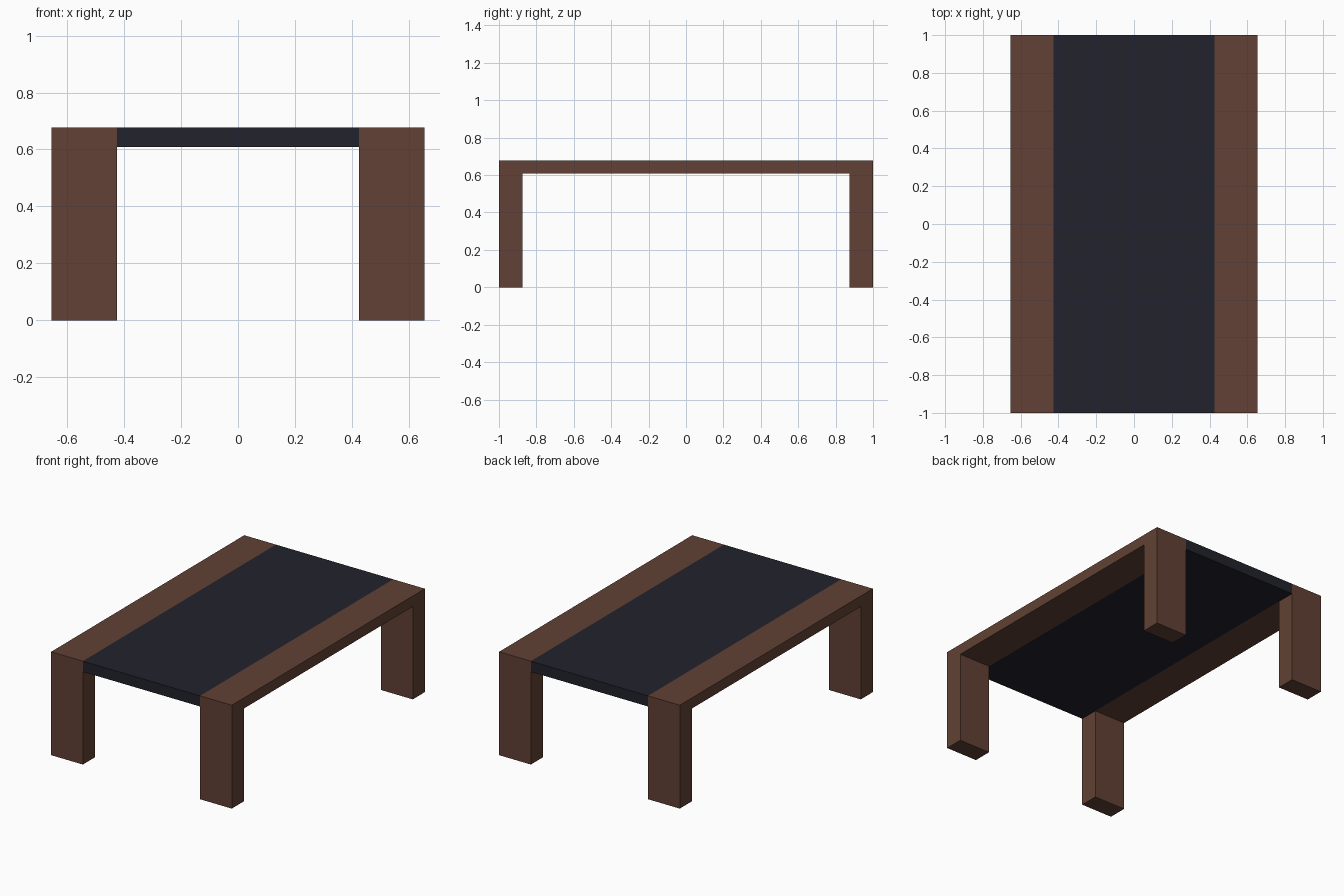
import bpy, bmesh

if "Cube" in bpy.data.objects:
    bpy.data.objects.remove(bpy.data.objects["Cube"])

HALF_X, INNER_X, HALF_Y = 0.655, 0.425, 1.0
TOP, UNDER, LEG = 0.678, 0.608, 0.125


def material(name, rgb):
    m = bpy.data.materials.new(name)
    m.diffuse_color = (*rgb, 1.0)
    m.use_nodes = True
    m.node_tree.nodes["Principled BSDF"].inputs["Base Color"].default_value = m.diffuse_color
    return m


def extrude_profile(name, profile, x0, x1, mat):
    """Extrude a (y, z) outline from x0 to x1."""
    bm = bmesh.new()
    face = bm.faces.new([bm.verts.new((x0, y, z)) for y, z in profile])
    out = bmesh.ops.extrude_face_region(bm, geom=[face])
    verts = [g for g in out["geom"] if isinstance(g, bmesh.types.BMVert)]
    bmesh.ops.translate(bm, verts=verts, vec=(x1 - x0, 0, 0))
    bmesh.ops.recalc_face_normals(bm, faces=bm.faces)
    mesh = bpy.data.meshes.new(name)
    bm.to_mesh(mesh)
    bm.free()
    mesh.materials.append(mat)
    obj = bpy.data.objects.new(name, mesh)
    bpy.context.collection.objects.link(obj)
    return obj


wood = material("brown wood", (0.120, 0.053, 0.035))
dark = material("dark panel", (0.0155, 0.0160, 0.0252))

# Side frames: a rail with a leg at each end, cut as one arch
inner_y = HALF_Y - LEG
arch = [(-HALF_Y, 0), (-HALF_Y, TOP), (HALF_Y, TOP), (HALF_Y, 0),
        (inner_y, 0), (inner_y, UNDER), (-inner_y, UNDER), (-inner_y, 0)]
for side, name in ((-1, "left_side_frame"), (1, "right_side_frame")):
    extrude_profile(name, arch, side * INNER_X, side * HALF_X, wood)

# Centre panel, flush with the rails
slab = [(-HALF_Y, UNDER), (-HALF_Y, TOP), (HALF_Y, TOP), (HALF_Y, UNDER)]
extrude_profile("centre_panel", slab, -INNER_X, INNER_X, dark)
